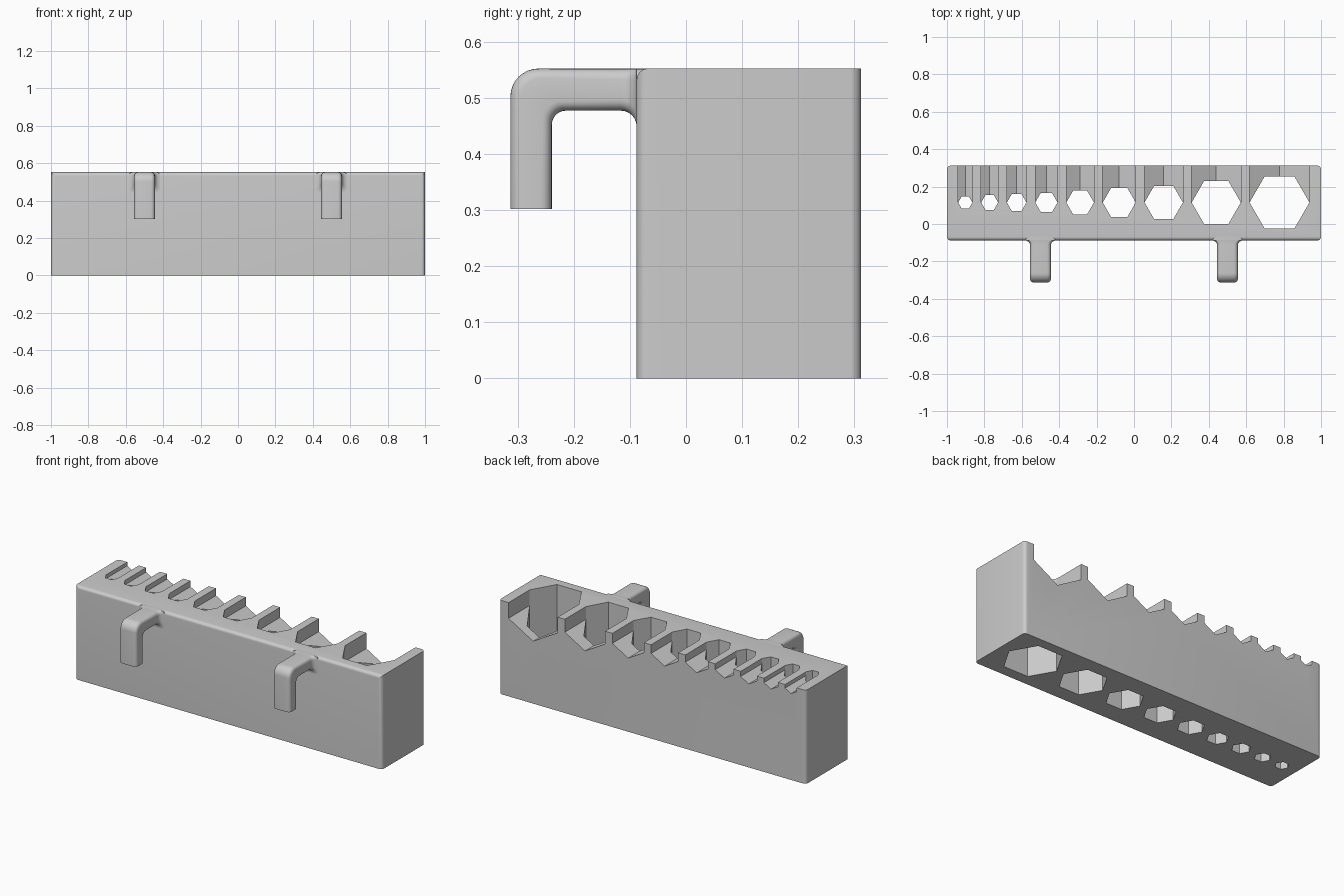
import bpy, bmesh
from math import sin, cos, pi, sqrt, radians

cube = bpy.data.objects.get("Cube")
if cube:
    bpy.data.objects.remove(cube, do_unlink=True)

grey = bpy.data.materials.new("light_grey")
grey.use_nodes = True
grey.diffuse_color = (0.6, 0.6, 0.6, 1)
grey.node_tree.nodes["Principled BSDF"].inputs["Base Color"].default_value = (0.6, 0.6, 0.6, 1)

FRONT, BACK, TOP = -0.088, 0.312, 0.552
HOLE_Y = 0.115


def finish(bm, name):
    bmesh.ops.recalc_face_normals(bm, faces=bm.faces)
    mesh = bpy.data.meshes.new(name)
    bm.to_mesh(mesh)
    bm.free()
    mesh.materials.append(grey)
    obj = bpy.data.objects.new(name, mesh)
    bpy.context.collection.objects.link(obj)
    return obj


def select(obj):
    bpy.ops.object.select_all(action='DESELECT')
    obj.select_set(True)
    bpy.context.view_layer.objects.active = obj


def loft(bm, rings):
    """Skin a list of closed rings and cap both ends."""
    loops = [[bm.verts.new(p) for p in ring] for ring in rings]
    for a, b in zip(loops, loops[1:]):
        for i in range(len(a)):
            j = (i + 1) % len(a)
            bm.faces.new((a[i], a[j], b[j], b[i]))
    bm.faces.new(loops[0])
    bm.faces.new(loops[-1])


def hexagon(radius, turn):
    return [(radius * cos(turn + k * pi / 3), radius * sin(turn + k * pi / 3)) for k in range(6)]


# Block with rounded upright edges and rounded top front edge
bm = bmesh.new()
bmesh.ops.create_cube(bm, size=1)
for v in bm.verts:
    v.co.x *= 2
    v.co.y = BACK if v.co.y > 0 else FRONT
    v.co.z = TOP if v.co.z > 0 else 0
rounded = []
for e in bm.edges:
    a, b = (v.co for v in e.verts)
    upright = abs(a.z - b.z) > 0.1
    top_front = a.z > 0.1 and b.z > 0.1 and a.y < 0 and b.y < 0
    if upright or top_front:
        rounded.append(e)
bmesh.ops.bevel(bm, geom=rounded, offset=0.02, segments=6, profile=0.5, affect='EDGES')
block = finish(bm, "holder_block")

# Cutters: upright hexagonal holes and the hexagonal grooves running to the back
holes, grooves = bmesh.new(), bmesh.new()
x = -0.94
for size in (1.5, 2, 2.5, 3, 4, 5, 6, 8, 10):
    r = 0.038 + 0.01435 * (size - 1.5)
    x += r
    loft(holes, [[(x + u, HOLE_Y + v, z) for u, v in hexagon(r, 0)] for z in (-0.1, 0.7)])
    groove = hexagon(r / cos(pi / 6), pi / 6)
    loft(grooves, [[(x + u, y, TOP + v) for u, v in groove] for y in (HOLE_Y, 0.4)])
    x += r + 0.047
for bm, name in ((grooves, "groove_cutter"), (holes, "hole_cutter")):
    cutter = finish(bm, name)
    cutter.hide_render = True
    mod = block.modifiers.new(name, 'BOOLEAN')
    mod.operation, mod.solver, mod.object = 'DIFFERENCE', 'EXACT', cutter
    select(block)
    bpy.ops.object.modifier_apply(modifier=mod.name)
    bpy.data.objects.remove(cutter, do_unlink=True)


def hook_ring(cx, outer, inner, half, corner=0.02, steps=5):
    """Rounded rectangle spanning the outer and inner points of the hook profile."""
    mid = [(o + i) / 2 for o, i in zip(outer, inner)]
    depth = sqrt(sum((o - i) ** 2 for o, i in zip(outer, inner))) / 2
    up = [(o - m) / depth for o, m in zip(outer, mid)]
    ring = []
    for k, (sx, sy) in enumerate(((1, 1), (-1, 1), (-1, -1), (1, -1))):
        for s in range(steps + 1):
            t = k * pi / 2 + s * pi / 2 / steps
            u = sx * (half - corner) + corner * cos(t)
            v = sy * (depth - corner) + corner * sin(t)
            ring.append((cx + u, mid[0] + up[0] * v, mid[1] + up[1] * v))
    return ring


# Hooks: flared root, flat arm, rounded elbow, hanging leg
UNDER, TIP_OUT, TIP_IN = 0.477, -0.313, -0.239
FLARE, HALF = 0.028, 0.055
for cx, side in ((-0.5, "right"), (0.5, "left")):
    rings = [hook_ring(cx, (FRONT + 0.02, TOP), (FRONT + 0.02, UNDER - FLARE), HALF + FLARE)]
    for k in range(7):
        t = k * pi / 12
        y, f = FRONT - FLARE * (1 - cos(t)), FLARE * (1 - sin(t))
        rings.append(hook_ring(cx, (y, TOP), (y, UNDER - f), HALF + f))
    for k in range(9):
        t = k * pi / 16
        outer = (TIP_OUT + 0.05 * (1 - sin(t)), TOP - 0.05 * (1 - cos(t)))
        inner = (TIP_IN + 0.025 * (1 - sin(t)), UNDER - 0.025 * (1 - cos(t)))
        rings.append(hook_ring(cx, outer, inner, HALF))
    rings.append(hook_ring(cx, (TIP_OUT, 0.302), (TIP_IN, 0.302), HALF))
    bm = bmesh.new()
    loft(bm, rings)
    hook = finish(bm, side + "_hook")
    select(hook)
    bpy.ops.object.shade_smooth_by_angle(angle=radians(35))

select(block)
bpy.ops.object.shade_smooth_by_angle(angle=radians(25))
